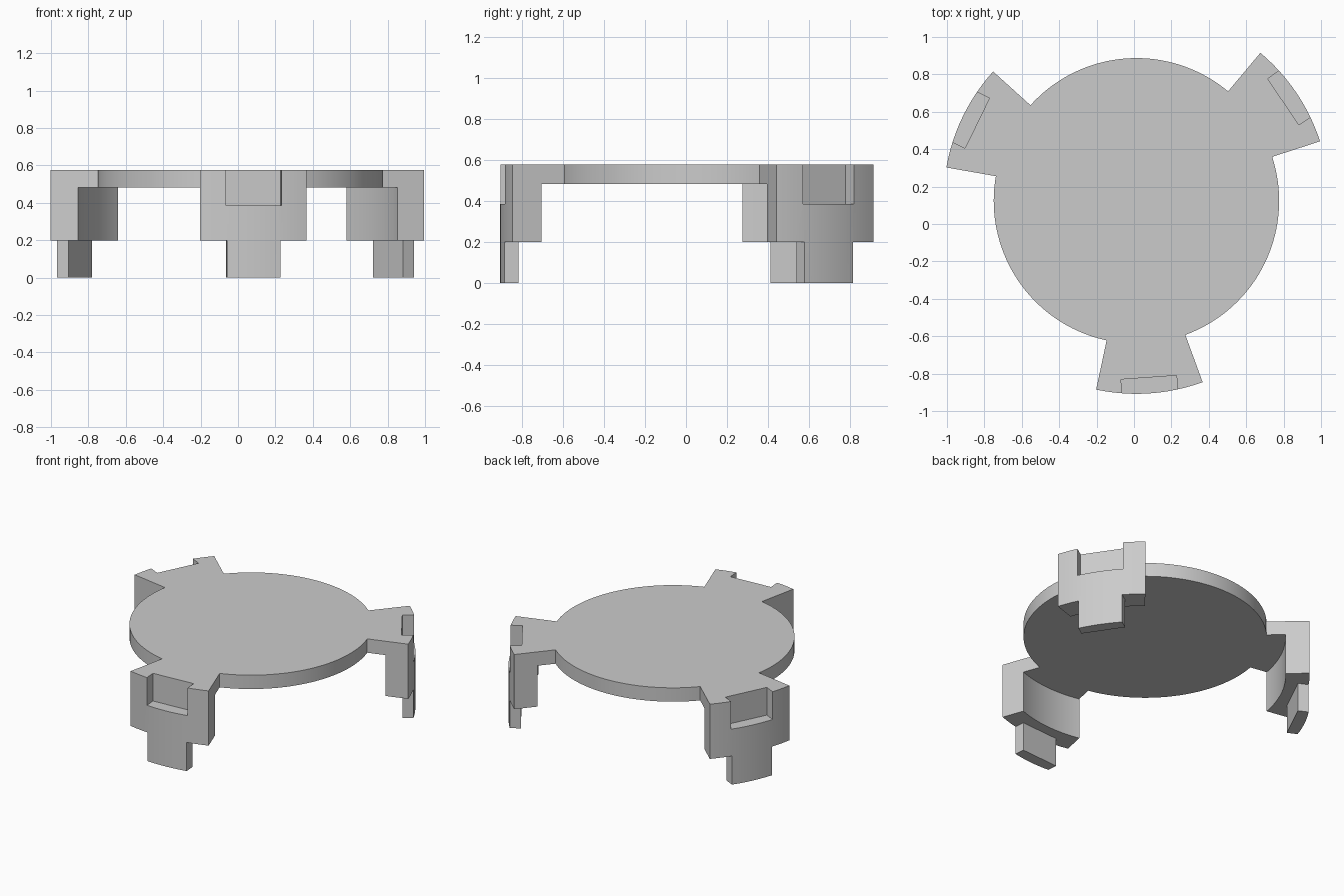
import bpy, bmesh
from math import radians, cos, sin
from mathutils import Vector

cube = bpy.data.objects.get("Cube")
if cube:
    bpy.data.objects.remove(cube, do_unlink=True)

CENTRE = Vector((0.013, 0.124))
DISC_R, ARM_R, LEG_INNER_R = 0.763, 1.032, 0.882
TOP, PLATE_BOTTOM, LEG_BOTTOM, NOTCH_BOTTOM = 0.577, 0.481, 0.198, 0.385
ARM_HALF = 16.05
ARM_ANGLES = [-86, 34, 154]

grey = bpy.data.materials.new("light grey")
grey.use_nodes = True
colour = (0.6, 0.6, 0.6, 1)
grey.diffuse_color = colour
grey.node_tree.nodes["Principled BSDF"].inputs["Base Color"].default_value = colour


def arc(radius, start, end, steps):
    """Points on an arc around the disc centre, angles in degrees."""
    angles = [radians(start + (end - start) * i / steps) for i in range(steps + 1)]
    return [CENTRE + radius * Vector((cos(a), sin(a))) for a in angles]


def local(points, angle):
    """Turn (outward, sideways) points into plan points for one arm."""
    a = radians(angle)
    out, side = Vector((cos(a), sin(a))), Vector((-sin(a), cos(a)))
    return [CENTRE + r * out + t * side for r, t in points]


def prism(name, outlines, bottom, top):
    """Extrude closed plan outlines between two heights."""
    bm = bmesh.new()
    for outline in outlines:
        face = bm.faces.new([bm.verts.new((p.x, p.y, bottom)) for p in outline])
        ext = bmesh.ops.extrude_face_region(bm, geom=[face])
        verts = [v for v in ext["geom"] if isinstance(v, bmesh.types.BMVert)]
        bmesh.ops.translate(bm, verts=verts, vec=(0, 0, top - bottom))
    bmesh.ops.recalc_face_normals(bm, faces=bm.faces[:])
    mesh = bpy.data.meshes.new(name)
    bm.to_mesh(mesh)
    bm.free()
    mesh.materials.append(grey)
    obj = bpy.data.objects.new(name, mesh)
    bpy.context.collection.objects.link(obj)
    return obj


# Disc with three flared arms, at full height
outline = []
for a in ARM_ANGLES:
    outline += arc(ARM_R, a - ARM_HALF, a + ARM_HALF, 12)
    outline += arc(DISC_R, a + ARM_HALF, a + 120 - ARM_HALF, 36)
body = prism("three_legged_disc", [outline], 0, TOP)

# Hollow under the plate, leaving curved legs
hollow = prism("hollow_cutter", [arc(LEG_INNER_R, 0, 357, 119)], -0.1, PLATE_BOTTOM)

# Rectangular notch in the top of each leg
notch_plan = [(0.947, -0.149), (1.2, -0.149), (1.2, 0.149), (0.947, 0.149)]
notches = prism("notch_cutter", [local(notch_plan, a) for a in ARM_ANGLES],
                NOTCH_BOTTOM, TOP + 0.1)

# U-shaped cut around each narrow foot
foot_plan = [(0.8, -0.4), (1.2, -0.4), (1.2, -0.143), (0.953, -0.143),
             (0.953, 0.143), (1.2, 0.143), (1.2, 0.4), (0.8, 0.4)]
feet = prism("foot_cutter", [local(foot_plan, a) for a in ARM_ANGLES],
             -0.1, LEG_BOTTOM)

bpy.ops.object.select_all(action="DESELECT")
bpy.context.view_layer.objects.active = body
body.select_set(True)
for cutter in (hollow, notches, feet):
    cutter.hide_render = True
    mod = body.modifiers.new(cutter.name, "BOOLEAN")
    mod.operation = "DIFFERENCE"
    mod.solver = "EXACT"
    mod.object = cutter
    bpy.ops.object.modifier_apply(modifier=mod.name)
    bpy.data.objects.remove(cutter, do_unlink=True)

bpy.ops.object.shade_smooth_by_angle(angle=radians(30))
